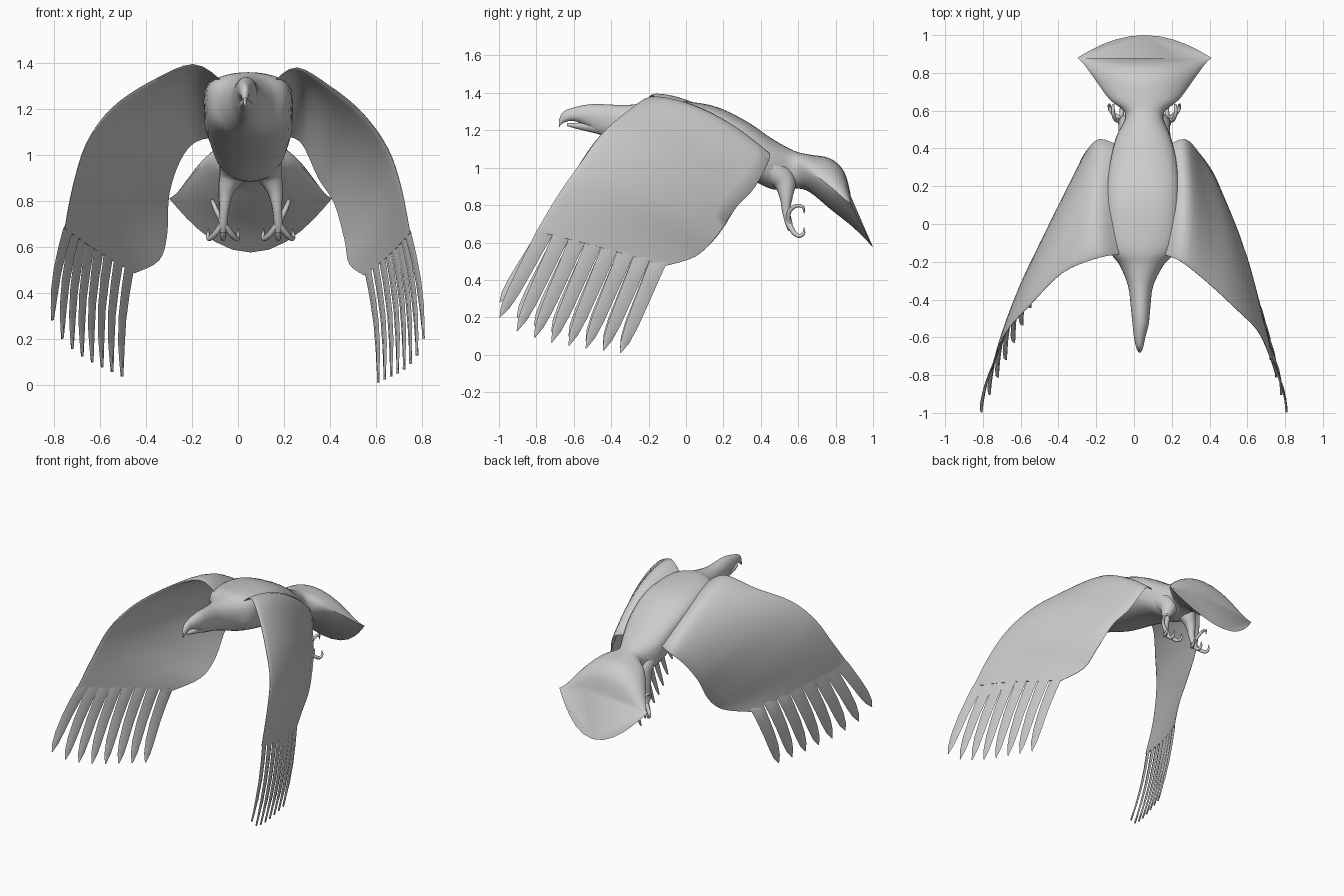
import bpy, bmesh, math
from mathutils import Vector as V

if "Cube" in bpy.data.objects:
    bpy.data.objects.remove(bpy.data.objects["Cube"])

grey = bpy.data.materials.new("plumage grey")
grey.use_nodes = True
COLOR = (0.6, 0.6, 0.6, 1)
grey.diffuse_color = COLOR
grey.node_tree.nodes["Principled BSDF"].inputs["Base Color"].default_value = COLOR


def spline(rows, steps):
    """Catmull-Rom interpolation between rows of numbers."""
    out = []
    for i in range(len(rows) - 1):
        a, b = rows[max(i - 1, 0)], rows[i]
        c, d = rows[i + 1], rows[min(i + 2, len(rows) - 1)]
        for s in range(steps):
            t = s / steps
            out.append([q + t * (r - p) / 2 + t * t * (2 * p - 5 * q + 4 * r - u) / 2
                        + t ** 3 * (3 * q - p - 3 * r + u) / 2
                        for p, q, r, u in zip(a, b, c, d)])
    return out + [list(rows[-1])]


def loft(name, ring_sets, angle=40):
    """Skin one or more stacks of closed rings into a single object."""
    bm = bmesh.new()
    for rings in ring_sets:
        grid = [[bm.verts.new(p) for p in ring] for ring in rings]
        n = len(grid[0])
        for a, b in zip(grid, grid[1:]):
            for j in range(n):
                bm.faces.new((a[j], a[(j + 1) % n], b[(j + 1) % n], b[j]))
        bm.faces.new(grid[0][::-1])
        bm.faces.new(grid[-1])
    bmesh.ops.recalc_face_normals(bm, faces=bm.faces)
    mesh = bpy.data.meshes.new(name)
    bm.to_mesh(mesh)
    bm.free()
    mesh.materials.append(grey)
    obj = bpy.data.objects.new(name, mesh)
    bpy.context.collection.objects.link(obj)
    bpy.ops.object.select_all(action="DESELECT")
    obj.select_set(True)
    bpy.context.view_layer.objects.active = obj
    bpy.ops.object.shade_smooth_by_angle(angle=math.radians(angle))


def body_rings(stations, steps=4, n=28):
    """Stations: y, centre x, half width, top, side and bottom z, edge power, lower sweep."""
    rings = []
    for y, cx, w, top, side, bot, power, sweep in spline(stations, steps):
        ring = []
        for k in range(n):
            a = 2 * math.pi * k / n
            s = math.sin(a)
            h = abs(s) ** power
            z = side + h * (top - side if s > 0 else bot - side)
            ring.append((cx + w * math.cos(a), y + (sweep * h if s < 0 else 0), z))
        rings.append(ring)
    return rings


def tube_rings(points, n=10):
    """Points: x, y, z, radius."""
    path = spline(points, 4)
    rings = []
    for i, p in enumerate(path):
        d = V(path[min(i + 1, len(path) - 1)][:3]) - V(path[max(i - 1, 0)][:3])
        u = d.cross(V((1, 0.1, 0))).normalized()
        v = d.cross(u).normalized()
        rings.append([V(p[:3]) + p[3] * (u * math.cos(2 * math.pi * k / n)
                                        + v * math.sin(2 * math.pi * k / n)) for k in range(n)])
    return rings


# Head, trunk and fanned wedge tail in one skin
loft("body_and_tail", [body_rings([
    (-.68, .03, .006, 1.255, 1.23, 1.215, 1, 0),
    (-.655, .03, .018, 1.30, 1.27, 1.24, 1, 0),
    (-.60, .03, .03, 1.322, 1.28, 1.25, 1, 0),
    (-.53, .035, .043, 1.337, 1.28, 1.22, 1, 0),
    (-.46, .035, .05, 1.34, 1.27, 1.175, 1, 0),
    (-.33, .035, .066, 1.335, 1.25, 1.14, 1, 0),
    (-.22, .04, .115, 1.345, 1.24, 1.10, .9, 0),
    (-.12, .045, .18, 1.36, 1.25, 1.07, .65, 0),
    (.13, .045, .195, 1.335, 1.22, 1.01, .6, 0),
    (.32, .05, .18, 1.25, 1.13, .95, .65, 0),
    (.46, .05, .145, 1.155, 1.04, .885, .7, 0),
    (.58, .055, .10, 1.09, 1.0, .89, .9, 0),
    (.66, .055, .185, 1.07, .98, .87, 1.2, 0),
    (.77, .055, .265, 1.05, .90, .78, 1.5, 0),
    (.845, .055, .32, .98, .835, .68, 1.8, .05),
    (.88, .055, .355, .86, .81, .575, 2.1, .12)])], 35)

# Lower beak
loft("lower_beak", [body_rings([
    (-.635, .03, .008, 1.238, 1.23, 1.222, 1, 0),
    (-.58, .03, .02, 1.24, 1.225, 1.207, 1, 0),
    (-.47, .035, .035, 1.25, 1.22, 1.18, 1, 0)])])


def wing(name, rows, tip_a, tip_b, side):
    """Rows: leading edge xyz, trailing edge xyz, camber, thickness."""
    def point(row, t, lift=0):
        lead, trail = V(row[:3]), V(row[3:6])
        drop = max(0, min(1, (1.4 - lead.z) / 0.5))
        out = V((side * (0.3 + 0.7 * drop), 0, 1 - 0.75 * drop)).normalized()
        bulge = row[6] * 4 * t * (1 - t)
        return lead.lerp(trail, t) + out * (bulge + lift)

    fine = spline(rows, 4)
    k = 16
    rings = []
    for row in fine:
        upper, lower = [], []
        for i in range(k + 1):
            t = (i / k) ** 1.5
            half = row[7] * (2.6 * math.sqrt(t) * (1 - t) ** 1.5 + .12)
            upper.append(point(row, t, half))
            lower.append(point(row, t, -half))
        rings.append(upper + lower[::-1])
    loft(name, [rings], 50)

    # Eight separated flight feathers fanned along the wing end
    feathers = []
    count = 8
    for i in range(count):
        f = (i + .5) / count
        g = i / (count - 1)
        start = point(fine[-2], f)
        root = point(fine[-1], f)
        tip = V(tip_a).lerp(V(tip_b), g)
        tip.z -= .055 * math.sin(math.pi * g ** .6)
        chord = (point(fine[-1], 1) - point(fine[-1], 0))
        half = chord.length / count / 2
        along = chord.normalized()
        flat = along.cross(tip - root).normalized() * .006
        stack = []
        for t, w in ((-1, .5), (0, 1), (.2, .93), (.45, .86), (.7, .76), (.88, .52), (1, .06)):
            c = start if t < 0 else root.lerp(tip, t)
            c = c + V((side, 0, 0)) * .015 * math.sin(math.pi * max(t, 0))
            thick = flat * (.2 if t < 0 else 1)
            stack.append([c - along * half * w, c + thick, c + along * half * w, c - thick])
        feathers.append(stack)
    loft(name + "_feathers", feathers, 50)


wing("left_wing", [
    (.15, -.16, 1.315, .17, .41, 1.08, .055, .012),
    (.25, -.20, 1.375, .27, .45, 1.06, .07, .015),
    (.40, -.32, 1.295, .35, .37, .90, .06, .016),
    (.54, -.45, 1.18, .42, .27, .79, .055, .015),
    (.65, -.56, 1.03, .465, .16, .63, .045, .012),
    (.71, -.68, .86, .485, .05, .525, .03, .01),
    (.75, -.80, .66, .55, -.11, .475, .02, .006)],
    (.808, -.995, .20), (.61, -.35, .01), 1)

wing("right_wing", [
    (-.06, -.16, 1.315, -.07, .41, 1.08, .055, .012),
    (-.19, -.18, 1.39, -.18, .45, 1.06, .07, .015),
    (-.38, -.26, 1.315, -.25, .39, .98, .06, .016),
    (-.55, -.43, 1.20, -.30, .29, .83, .06, .015),
    (-.66, -.55, 1.05, -.31, .18, .65, .055, .012),
    (-.72, -.66, .86, -.345, .06, .54, .04, .01),
    (-.755, -.78, .68, -.45, -.11, .485, .025, .006)],
    (-.808, -.995, .28), (-.505, -.35, .035), -1)

# Legs with curled talons
for name, s in (("left_leg", 1), ("right_leg", -1)):
    x = .055 + s * .12
    parts = [tube_rings([
        (x - s * .05, .42, 1.02, .07), (x - s * .045, .52, .935, .064),
        (x - s * .015, .535, .85, .037), (x - s * .005, .535, .77, .022),
        (x, .55, .70, .019), (x, .56, .665, .014)])]
    for dx in (-.06, 0, .06):
        parts.append(tube_rings([
            (x, .55, .70, .016), (x + dx * .6, .575, .655, .013), (x + dx, .605, .635, .011),
            (x + dx * 1.1, .63, .65, .008), (x + dx * 1.05, .63, .68, .002)], 8))
    parts.append(tube_rings([
        (x, .55, .70, .014), (x + s * .03, .55, .76, .011), (x + s * .045, .585, .795, .01),
        (x + s * .045, .625, .79, .008), (x + s * .04, .632, .755, .002)], 8))
    loft(name, parts, 60)
